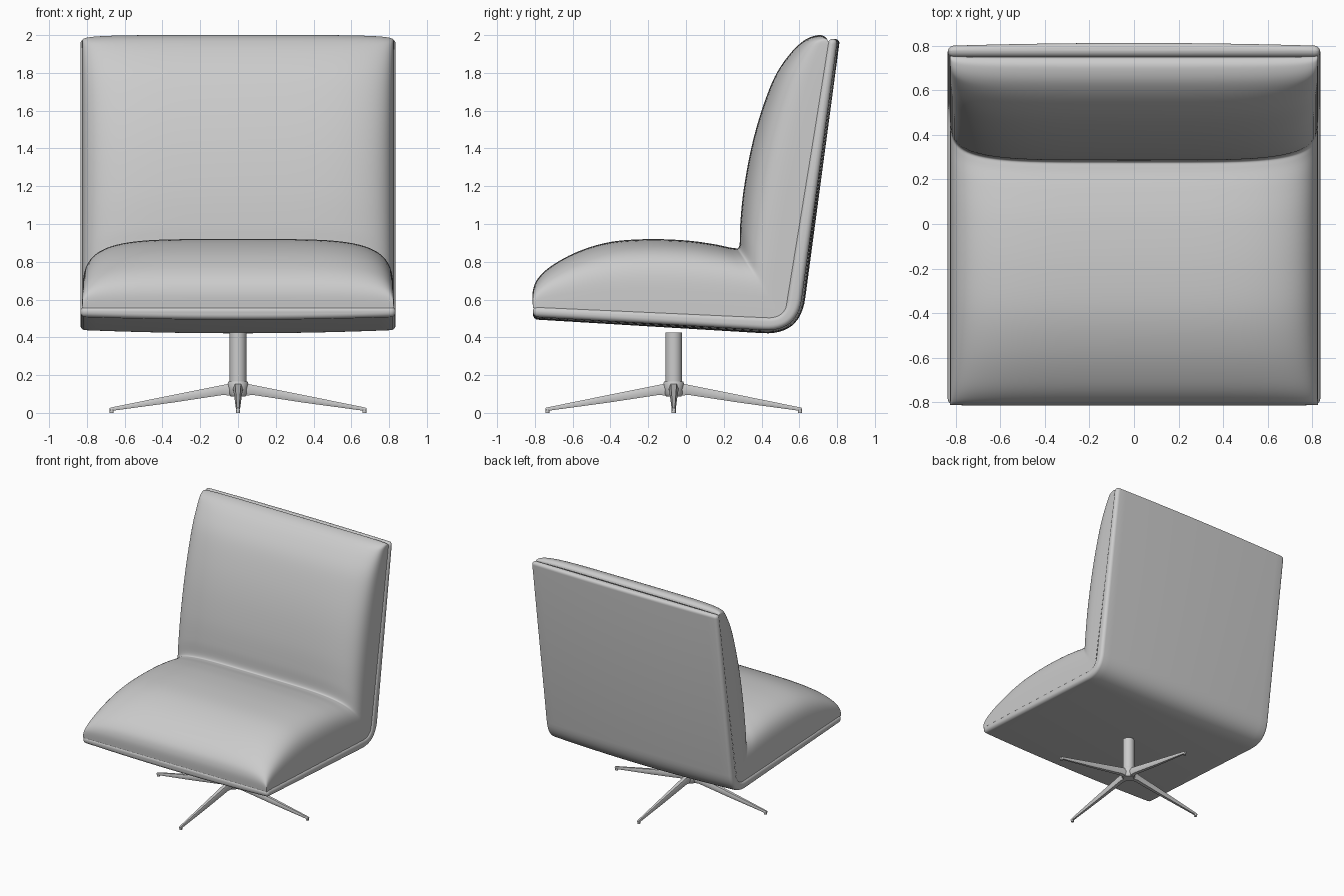
import bpy, bmesh, math
from mathutils import Vector

if "Cube" in bpy.data.objects:
    bpy.data.objects.remove(bpy.data.objects["Cube"], do_unlink=True)

grey = bpy.data.materials.new("light_grey")
grey.use_nodes = True
grey.diffuse_color = (0.6, 0.6, 0.6, 1)
grey.node_tree.nodes["Principled BSDF"].inputs["Base Color"].default_value = (0.6, 0.6, 0.6, 1)


def finish(name, bm, bevel=0.0, angle=35):
    """Bevel the hard edges, turn the bmesh into an object and shade it smooth."""
    bmesh.ops.remove_doubles(bm, verts=bm.verts, dist=1e-5)
    bmesh.ops.recalc_face_normals(bm, faces=bm.faces)
    if bevel:
        hard = [e for e in bm.edges if e.is_manifold and e.calc_face_angle(0) > 0.7]
        bmesh.ops.bevel(bm, geom=hard, offset=bevel, segments=5, profile=0.5, affect='EDGES')
    mesh = bpy.data.meshes.new(name)
    bm.to_mesh(mesh)
    bm.free()
    mesh.materials.append(grey)
    obj = bpy.data.objects.new(name, mesh)
    bpy.context.collection.objects.link(obj)
    bpy.ops.object.select_all(action='DESELECT')
    obj.select_set(True)
    bpy.context.view_layer.objects.active = obj
    bpy.ops.object.shade_smooth_by_angle(angle=math.radians(angle))
    return obj


def skin(bm, rows, close=False):
    """Join rows of points with quads; closed rows also get end caps."""
    grid = [[bm.verts.new(p) for p in row] for row in rows]
    n = len(grid[0])
    for a, b in zip(grid, grid[1:]):
        for i in range(n if close else n - 1):
            j = (i + 1) % n
            bm.faces.new((a[i], a[j], b[j], b[i]))
    if close:
        bm.faces.new(grid[0])
        bm.faces.new(grid[-1])


def rounded_l(a, corner, c, radius, n=12):
    """L-shaped side path with a rounded corner."""
    a, k, c = Vector(a), Vector(corner), Vector(c)
    p, q = k + (a - k).normalized() * radius, k + (c - k).normalized() * radius
    arc = []
    for i in range(n + 1):
        t = i / n
        arc.append(p * (1 - t) ** 2 + k * 2 * t * (1 - t) + q * t ** 2)
    return [a] + arc + [c]


def spline(points, steps=6):
    """Smooth curve through the given points."""
    pts = [Vector(p) for p in points]
    pts = [pts[0]] + pts + [pts[-1]]
    out = []
    for p0, p1, p2, p3 in zip(pts, pts[1:], pts[2:], pts[3:]):
        for i in range(steps):
            t = i / steps
            out.append(0.5 * (2 * p1 + (p2 - p0) * t + (2 * p0 - 5 * p1 + 4 * p2 - p3) * t ** 2
                              + (3 * p1 - p0 - 3 * p2 + p3) * t ** 3))
    return out + [pts[-1]]


# Shell: bent panel with a slightly crowned outside and rounded rim
HALF = 0.835
inner = rounded_l((-0.81, 0.565), (0.52, 0.505), (0.752, 1.98), 0.09)
outer = rounded_l((-0.81, 0.495), (0.605, 0.41), (0.815, 1.98), 0.2)
xs = [HALF * i / 10 for i in range(-10, 11)]
rows = []
for p, q in zip(inner, outer):
    row = [(-HALF, *p), (HALF, *p)]
    for x in reversed(xs):
        row.append((x, *p.lerp(q, 1 - 0.2 * (x / HALF) ** 2)))
    rows.append(row)
bm = bmesh.new()
skin(bm, rows, close=True)
finish("shell", bm, bevel=0.026)

# Cushion: puffed seat and back in one piece, swept along its side outline
crown = spline([(-0.81, 0.555), (-0.812, 0.64), (-0.785, 0.71), (-0.71, 0.78), (-0.57, 0.855),
                (-0.4, 0.905), (-0.2, 0.92), (0, 0.913), (0.15, 0.893), (0.25, 0.873),
                (0.282, 0.885), (0.287, 1.0), (0.305, 1.18), (0.345, 1.4), (0.4, 1.6),
                (0.47, 1.78), (0.55, 1.9), (0.63, 1.975), (0.7, 2.0), (0.738, 1.99),
                (0.748, 1.97)])
front, bend, top = Vector((-0.81, 0.555)), Vector((0.52, 0.5)), Vector((0.757, 1.96))
crease = Vector((0.282, 0.885))
rows = []
past = False
for p in crown:
    past = past or p.x >= crease.x - 0.002
    if past:
        t = (p.y - crease.y) / (top.y - crease.y)
        base = bend.lerp(top, min(max(t, 0), 1))
    else:
        t = (p.x - front.x) / (crease.x - front.x)
        base = front.lerp(bend, min(max(t, 0), 1))
    row = []
    for i in range(49):
        a = math.pi * i / 48
        c, s = math.cos(a), abs(math.sin(a))
        x = math.copysign(abs(c) ** (2 / 4.7), c) * 0.825
        row.append((x, *base.lerp(p, s ** (2 / 4.7))))
    rows.append(row)
bm = bmesh.new()
skin(bm, rows)
finish("cushion", bm, angle=60)


# Pedestal: column, hub and four tapered legs
CENTRE_Y = -0.065


def turned(name, profile, sides=32):
    bm = bmesh.new()
    rows = [[(r * math.cos(math.tau * i / sides), CENTRE_Y + r * math.sin(math.tau * i / sides), z)
             for i in range(sides)] for r, z in profile]
    skin(bm, rows, close=True)
    return finish(name, bm)


turned("column", [(0.044, 0.15), (0.044, 0.425)])
turned("hub", [(0.04, 0.088), (0.05, 0.1), (0.055, 0.155), (0.05, 0.166), (0.04, 0.168)])

for side, turn in (("left", 0), ("back", 1), ("right", 2), ("front", 3)):
    bm = bmesh.new()
    # Stations along the leg: distance, half width, bottom, top
    stations = [(0.02, 0.028, 0.09, 0.16), (0.08, 0.025, 0.095, 0.148),
                (0.35, 0.018, 0.054, 0.094), (0.66, 0.011, 0.012, 0.031), (0.68, 0.01, 0.01, 0.026)]
    skin(bm, [[(d, -w * 0.6, lo), (d, w * 0.6, lo), (d, w, (lo + hi) / 2), (d, w * 0.6, hi),
               (d, -w * 0.6, hi), (d, -w, (lo + hi) / 2)] for d, w, lo, hi in stations], close=True)
    # Foot pad under the tip
    skin(bm, [[(0.669 + 0.011 * math.cos(math.tau * i / 12), 0.011 * math.sin(math.tau * i / 12), z)
               for i in range(12)] for z in (0, 0.02)], close=True)
    leg = finish(side + "_leg", bm, angle=50)
    leg.location.y = CENTRE_Y
    leg.rotation_euler.z = turn * math.pi / 2
